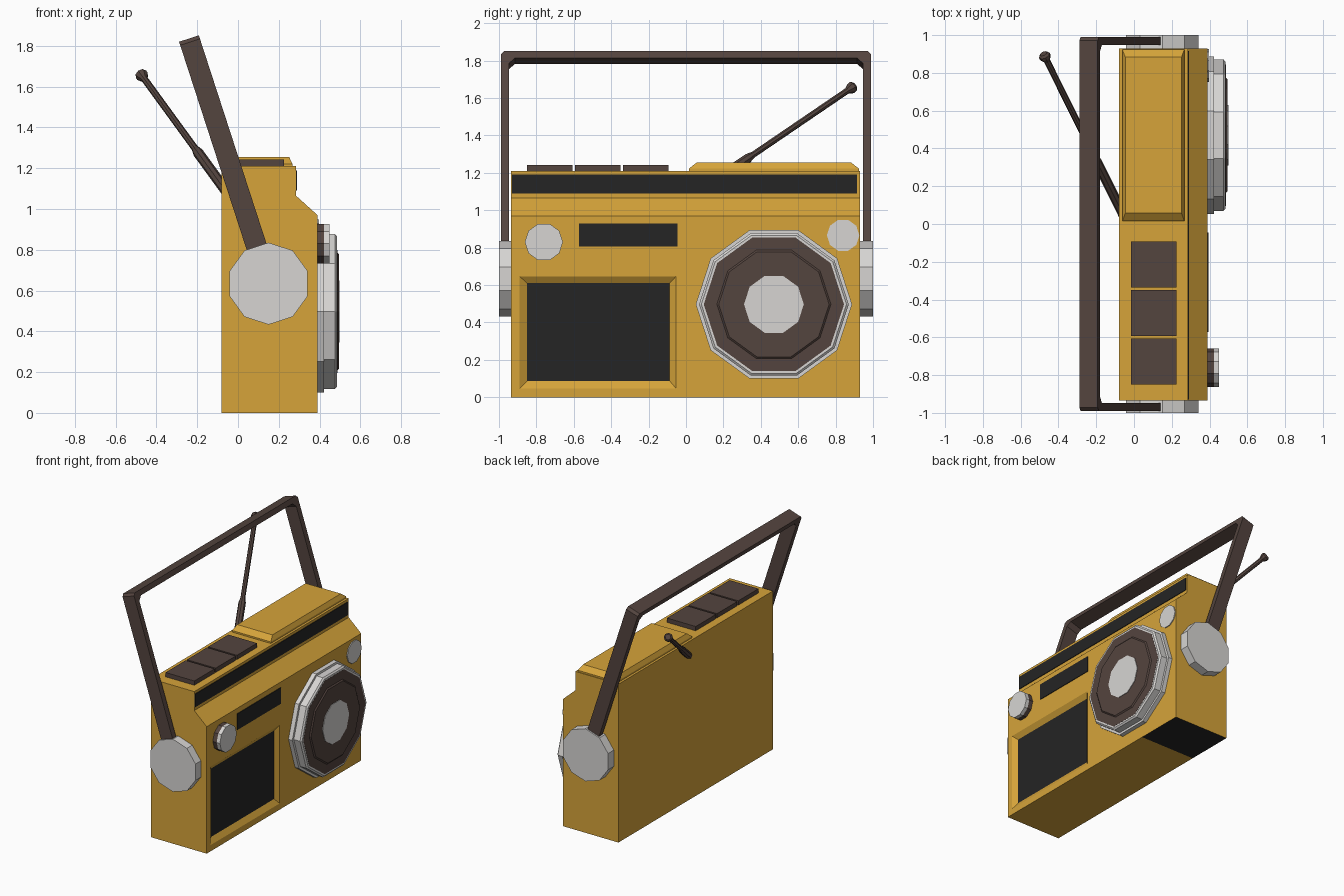
import bpy, bmesh, math
from mathutils import Vector, Matrix

if "Cube" in bpy.data.objects:
    bpy.data.objects.remove(bpy.data.objects["Cube"])

X, Y, Z = Vector((1, 0, 0)), Vector((0, 1, 0)), Vector((0, 0, 1))


def material(name, rgb):
    m = bpy.data.materials.new(name)
    m.diffuse_color = (*rgb, 1)
    m.use_nodes = True
    m.node_tree.nodes["Principled BSDF"].inputs["Base Color"].default_value = m.diffuse_color
    return m


GOLD = material("mustard_gold", (0.67, 0.37, 0.042))
GREY = material("light_grey", (0.68, 0.665, 0.65))
BROWN = material("dark_brown", (0.088, 0.058, 0.049))
BLACK = material("soft_black", (0.018, 0.018, 0.018))


def finish(name, bm, *mats):
    bmesh.ops.recalc_face_normals(bm, faces=bm.faces)
    me = bpy.data.meshes.new(name)
    bm.to_mesh(me)
    bm.free()
    for m in mats:
        me.materials.append(m)
    ob = bpy.data.objects.new(name, me)
    bpy.context.collection.objects.link(ob)
    return ob


def loft(rings):
    """Closed solid through rings with equal point counts."""
    bm = bmesh.new()
    vs = [[bm.verts.new(p) for p in r] for r in rings]
    n = len(vs[0])
    for a, b in zip(vs, vs[1:]):
        for i in range(n):
            j = (i + 1) % n
            bm.faces.new((a[i], a[j], b[j], b[i]))
    bm.faces.new(vs[0][::-1])
    bm.faces.new(vs[-1])
    return bm


def box(name, lo, hi, mat):
    (x0, y0, z0), (x1, y1, z1) = lo, hi
    rings = [[(x0, y0, z), (x1, y0, z), (x1, y1, z), (x0, y1, z)] for z in (z0, z1)]
    return finish(name, loft(rings), mat)


def lathe(name, rings, n, origin, u, w, mat):
    """Turned part: rings are (radius, height along w)."""
    v, o = w.cross(u), Vector(origin)
    ang = [2 * math.pi * i / n for i in range(n)]
    pts = [[o + w * h + (u * math.cos(a) + v * math.sin(a)) * r for a in ang] for r, h in rings]
    return finish(name, loft(pts), mat)


# Body: side profile swept across the width
profile = [(-0.08, 0), (0.39, 0), (0.39, 0.97), (0.285, 1.065), (0.285, 1.21), (-0.08, 1.21)]
bm = loft([[(x, y, z) for x, z in profile] for y in (-0.935, 0.93)])
bmesh.ops.recalc_face_normals(bm, faces=bm.faces)

# Cassette recess: front face inset to a frame, then to a sunken floor
front = max(bm.faces, key=lambda f: f.calc_center_median().x)
for y0, y1, z0, z1, x in [(-0.89, -0.053, 0.047, 0.647, 0.39), (-0.85, -0.087, 0.087, 0.61, 0.365)]:
    c = front.calc_center_median()
    bmesh.ops.inset_individual(bm, faces=[front], thickness=0.02)
    for v in front.verts:
        v.co = (x, y0 if v.co.y < c.y else y1, z0 if v.co.z < c.z else z1)
front.material_index = 1

# Battery cover: one end of the underside
under = min(bm.faces, key=lambda f: f.calc_center_median().z)
bmesh.ops.bisect_plane(bm, geom=[under, *under.edges, *under.verts],
                       plane_co=(0, 0.555, 0), plane_no=Y)
for f in bm.faces:
    c = f.calc_center_median()
    if c.z < 1e-4 and c.y > 0.556:
        f.material_index = 1
finish("radio_body", bm, GOLD, BLACK)

# Dark strips on the front
box("tuning_scale", (0.283, -0.93, 1.09), (0.29, 0.915, 1.19), BLACK)
box("display_window", (0.388, -0.572, 0.807), (0.395, -0.045, 0.93), BLACK)

# Raised top panel with sloped edges
rings = []
for z, dx, dy in [(1.20, 0, 0), (1.222, 0, 0), (1.255, 0.016, 0.042)]:
    x0, x1, y0, y1 = -0.062 + dx, 0.267 - dx, 0.015 + dy, 0.925 - dy
    rings.append([(x0, y0, z), (x1, y0, z), (x1, y1, z), (x0, y1, z)])
finish("top_panel", loft(rings), GOLD)

# Push buttons
for i in range(3):
    y = -0.85 + 0.257 * i
    box(f"push_button_{i + 1}", (-0.017, y, 1.20), (0.226, y + 0.243, 1.243), BROWN)

# Speaker
sp = (0.39, 0.47, 0.497)
lathe("speaker_rim", [(0.418, -0.005), (0.418, 0.033), (0.4, 0.033), (0.4, 0.085), (0.388, 0.095),
                      (0.375, 0.095), (0.375, 0.085)], 10, sp, Y, X, GREY)
lathe("speaker_cone", [(0.375, 0.08), (0.375, 0.096), (0.305, 0.097), (0.295, 0.105)],
      10, sp, Y, X, BROWN)
lathe("speaker_centre", [(0.16, 0.1), (0.16, 0.109)], 10, sp, Y, X, GREY)

# Front knobs
kn = (0.39, -0.76, 0.83)
lathe("dial_base", [(0.102, -0.005), (0.102, 0.033)], 10, kn, Y, X, BROWN)
lathe("dial_cap", [(0.102, 0.033), (0.102, 0.06)], 10, kn, Y, X, GREY)
lathe("small_dial", [(0.087, -0.002), (0.087, 0.007)], 10, (0.39, 0.84, 0.866), Y, X, GREY)

# Handle hinges on both ends
for s, side in ((-1, "left"), (1, "right")):
    lathe(f"handle_hinge_{side}", [(0.201, 0), (0.201, 0.072)], 10, (0.15, s * 0.928, 0.634), Z, Y * s, GREY)

# Carrying handle: U outline, tilted back about the hinge axis
top, low = 1.264, 0.15
half = [(0.947, low), (0.947, top - 0.07), (0.915, top - 0.04)]
outer = [(0.972, top), (0.989, top - 0.018), (0.989, low)]
outline = (half + [(-y, t) for y, t in half[::-1]]
           + [(-y, t) for y, t in outer[::-1]] + outer)
bm = loft([[(x, y, t) for y, t in outline] for x in (-0.051, 0.051)])
bm.transform(Matrix.Translation((0.15, 0, 0.634)) @ Matrix.Rotation(math.radians(-18), 4, 'Y'))
finish("carrying_handle", bm, BROWN)

# Telescopic antenna with a flared tip
tip = Vector((-0.475, 0.893, 1.66))
base = Vector((-0.06, 0.055, 1.09))
w = (tip - base).normalized()
length = (tip - base).length
lathe("antenna", [(0.026, -0.03), (0.026, 0.36), (0.017, 0.4), (0.017, length - 0.04),
                  (0.031, length - 0.015), (0.031, length), (0.02, length + 0.012)],
      8, base, w.cross(Z).normalized(), w, BROWN)
